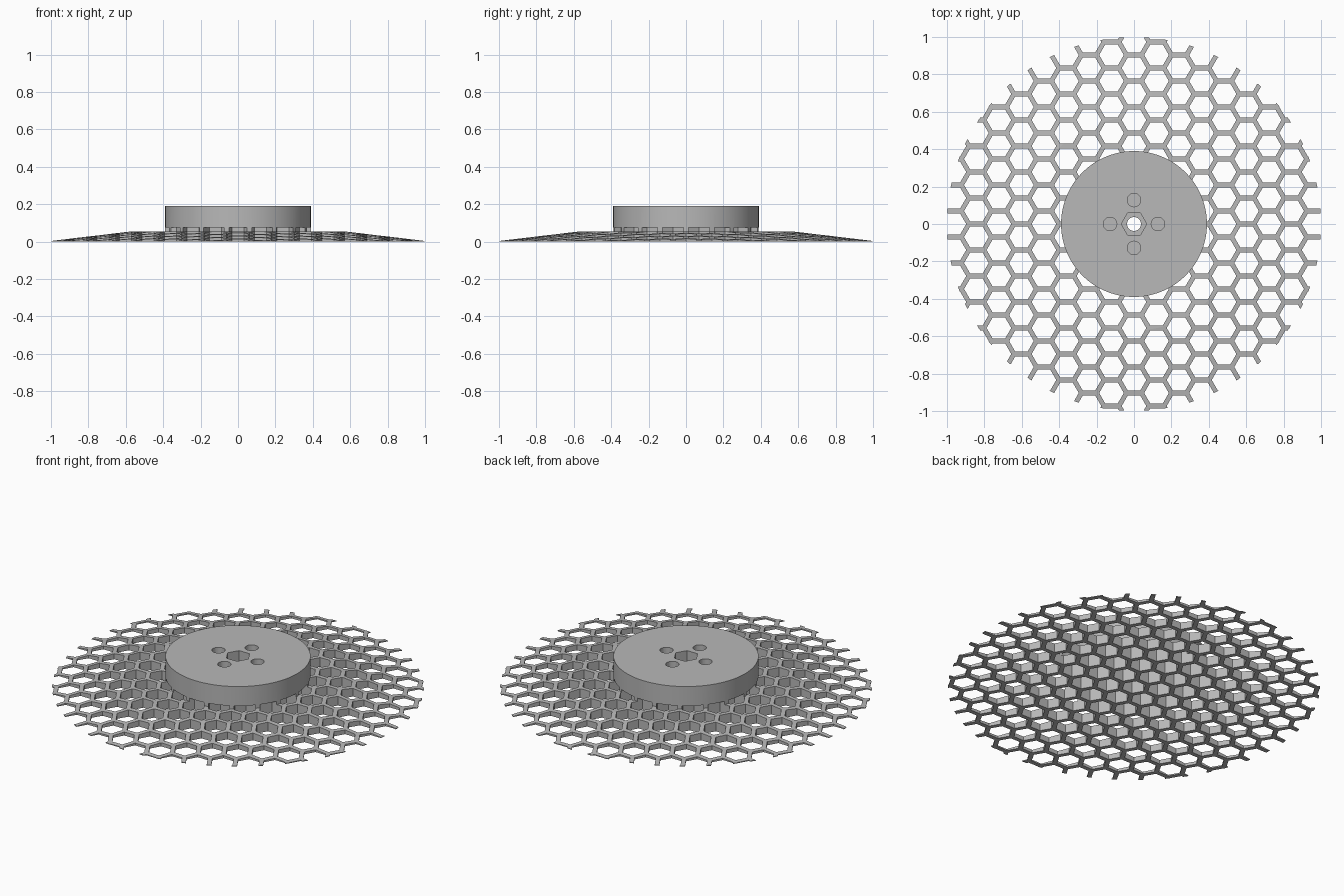
import bpy, bmesh, math

if "Cube" in bpy.data.objects:
    bpy.data.objects.remove(bpy.data.objects["Cube"])

PITCH = 0.139          # distance between neighbouring cells
WALL = 0.025           # rib thickness
CELL_R = (PITCH - WALL) / math.sqrt(3)   # corner radius of a cell opening

grey = bpy.data.materials.new("mid_grey")
grey.diffuse_color = (0.48, 0.48, 0.48, 1)
grey.use_nodes = True
grey.node_tree.nodes["Principled BSDF"].inputs["Base Color"].default_value = grey.diffuse_color


def make_object(name, bm):
    bmesh.ops.recalc_face_normals(bm, faces=bm.faces)
    mesh = bpy.data.meshes.new(name)
    bm.to_mesh(mesh)
    bm.free()
    mesh.materials.append(grey)
    obj = bpy.data.objects.new(name, mesh)
    bpy.context.collection.objects.link(obj)
    return obj


def lathe(name, rings, sides=96):
    """Closed solid from stacked (radius, z) rings."""
    bm = bmesh.new()
    loops = [[bm.verts.new((r * math.cos(2 * math.pi * i / sides),
                            r * math.sin(2 * math.pi * i / sides), z))
              for i in range(sides)] for r, z in rings]
    for a, b in zip(loops, loops[1:]):
        for i in range(sides):
            j = (i + 1) % sides
            bm.faces.new((a[i], a[j], b[j], b[i]))
    bm.faces.new(loops[0])
    bm.faces.new(loops[-1])
    return make_object(name, bm)


def prisms(name, centres, radius, z0, z1, sides):
    """Cutter made of many equal upright prisms."""
    bm = bmesh.new()
    for x, y in centres:
        rings = [[bm.verts.new((x + radius * math.cos(2 * math.pi * i / sides),
                                y + radius * math.sin(2 * math.pi * i / sides), z))
                  for i in range(sides)] for z in (z0, z1)]
        for i in range(sides):
            j = (i + 1) % sides
            bm.faces.new((rings[0][i], rings[0][j], rings[1][j], rings[1][i]))
        bm.faces.new(rings[0][::-1])
        bm.faces.new(rings[1])
    obj = make_object(name, bm)
    obj.hide_render = True
    return obj


def cut(obj, cutters):
    for c in cutters:
        m = obj.modifiers.new("cut", 'BOOLEAN')
        m.operation = 'DIFFERENCE'
        m.solver = 'EXACT'
        m.object = c
    bpy.ops.object.select_all(action='DESELECT')
    bpy.context.view_layer.objects.active = obj
    obj.select_set(True)
    for m in list(obj.modifiers):
        bpy.ops.object.modifier_apply(modifier=m.name)
    bpy.ops.object.shade_smooth_by_angle(angle=math.radians(5))


# Solid bodies: shallow dished grate and the round hub on top
grate = lathe("honeycomb_grate", [(1, 0), (1, 0.004), (0.57, 0.055)])
hub = lathe("hub", [(0.39, 0.055), (0.39, 0.19)])

# Honeycomb cell centres
cells = []
for col in range(-10, 11):
    for row in range(-9, 10):
        x = col * PITCH * math.sqrt(3) / 2
        y = (row + 0.5 * (col % 2)) * PITCH
        if math.hypot(x, y) < 1.12:
            cells.append((x, y))

# Cutters: cells, hex socket, through bore, four blind screw holes
honeycomb = prisms("honeycomb_cutter", cells, CELL_R, -0.1, 0.075, 6)
socket = prisms("socket_cutter", [(0, 0)], 0.068, 0.11, 0.3, 6)
bore = prisms("bore_cutter", [(0, 0)], 0.037, -0.1, 0.3, 32)
screws = prisms("screw_cutter", [(0.128, 0), (-0.128, 0), (0, 0.128), (0, -0.128)],
                0.036, 0.11, 0.3, 32)

cut(grate, [honeycomb])
cut(hub, [honeycomb, socket, bore, screws])

for helper in (honeycomb, socket, bore, screws):
    bpy.data.objects.remove(helper, do_unlink=True)
